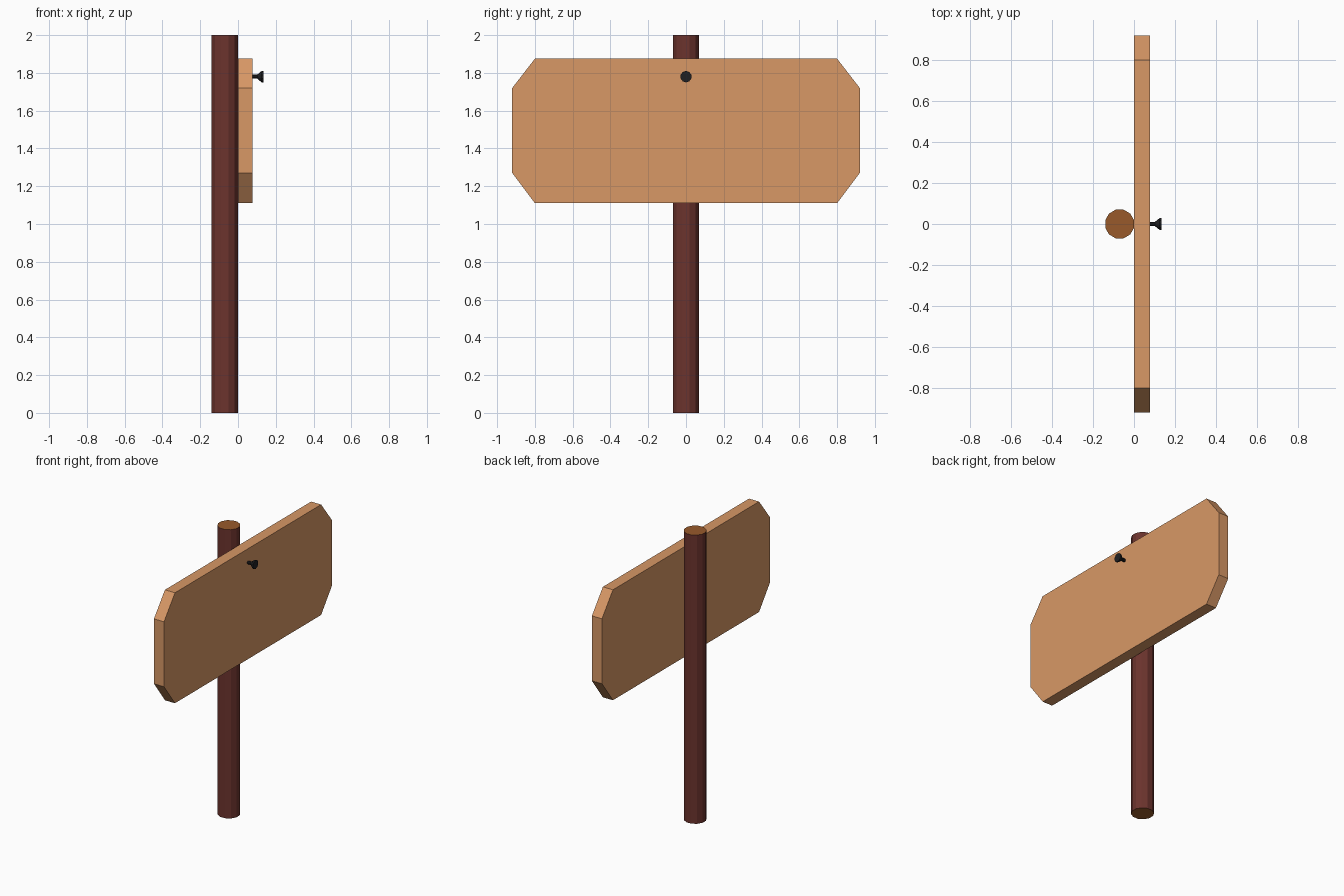
import bpy, bmesh, math

if "Cube" in bpy.data.objects:
    bpy.data.objects.remove(bpy.data.objects["Cube"])


def material(name, rgb):
    m = bpy.data.materials.new(name)
    m.diffuse_color = (*rgb, 1)
    m.use_nodes = True
    m.node_tree.nodes["Principled BSDF"].inputs["Base Color"].default_value = m.diffuse_color
    return m


BARK = material("dark red bark", (0.15, 0.034, 0.027))
CUT = material("cut wood", (0.314, 0.102, 0.024))
PLANK = material("light plank", (0.686, 0.314, 0.133))
IRON = material("black iron", (0.014, 0.014, 0.016))


def finish(bm, name, mats):
    bmesh.ops.recalc_face_normals(bm, faces=bm.faces)
    me = bpy.data.meshes.new(name)
    for m in mats:
        me.materials.append(m)
    bm.to_mesh(me)
    bm.free()
    ob = bpy.data.objects.new(name, me)
    bpy.context.collection.objects.link(ob)
    return ob


def lathe(profile, sides, offset=0.0):
    """Capped stack of rings along z from (radius, z) pairs."""
    bm = bmesh.new()
    rings = []
    for r, z in profile:
        rings.append([bm.verts.new((r * math.cos(offset + math.tau * i / sides),
                                    r * math.sin(offset + math.tau * i / sides), z))
                      for i in range(sides)])
    for a, b in zip(rings, rings[1:]):
        for i in range(sides):
            j = (i + 1) % sides
            bm.faces.new((a[i], a[j], b[j], b[i]))
    bm.faces.new(rings[0][::-1])
    bm.faces.new(rings[-1])
    return bm


# Round post with cut-wood ends
bm = lathe([(0.0725, 0), (0.0725, 2)], 12, math.radians(15))
bm.normal_update()
for f in bm.faces:
    f.material_index = 1 if abs(f.normal.z) > 0.5 else 0
post = finish(bm, "post", [BARK, CUT])
post.location.x = -0.07

# Sign board with clipped corners, extruded in x
outline = [(0.92, 1.27), (0.92, 1.72), (0.80, 1.875)]
outline += [(-y, z) for y, z in reversed(outline)] + [(-0.80, 1.11), (0.80, 1.11)]
bm = bmesh.new()
face = bm.faces.new([bm.verts.new((0, y, z)) for y, z in outline])
ext = bmesh.ops.extrude_face_region(bm, geom=[face])
bmesh.ops.translate(bm, vec=(0.077, 0, 0),
                    verts=[v for v in ext["geom"] if isinstance(v, bmesh.types.BMVert)])
finish(bm, "sign_board", [PLANK])

# Nail sticking out of the board, with a flared head
bm = lathe([(0.011, 0.07), (0.011, 0.102), (0.03, 0.125), (0.03, 0.135)], 10)
nail = finish(bm, "nail", [IRON])
nail.rotation_euler.y = math.pi / 2
nail.location.z = 1.78
